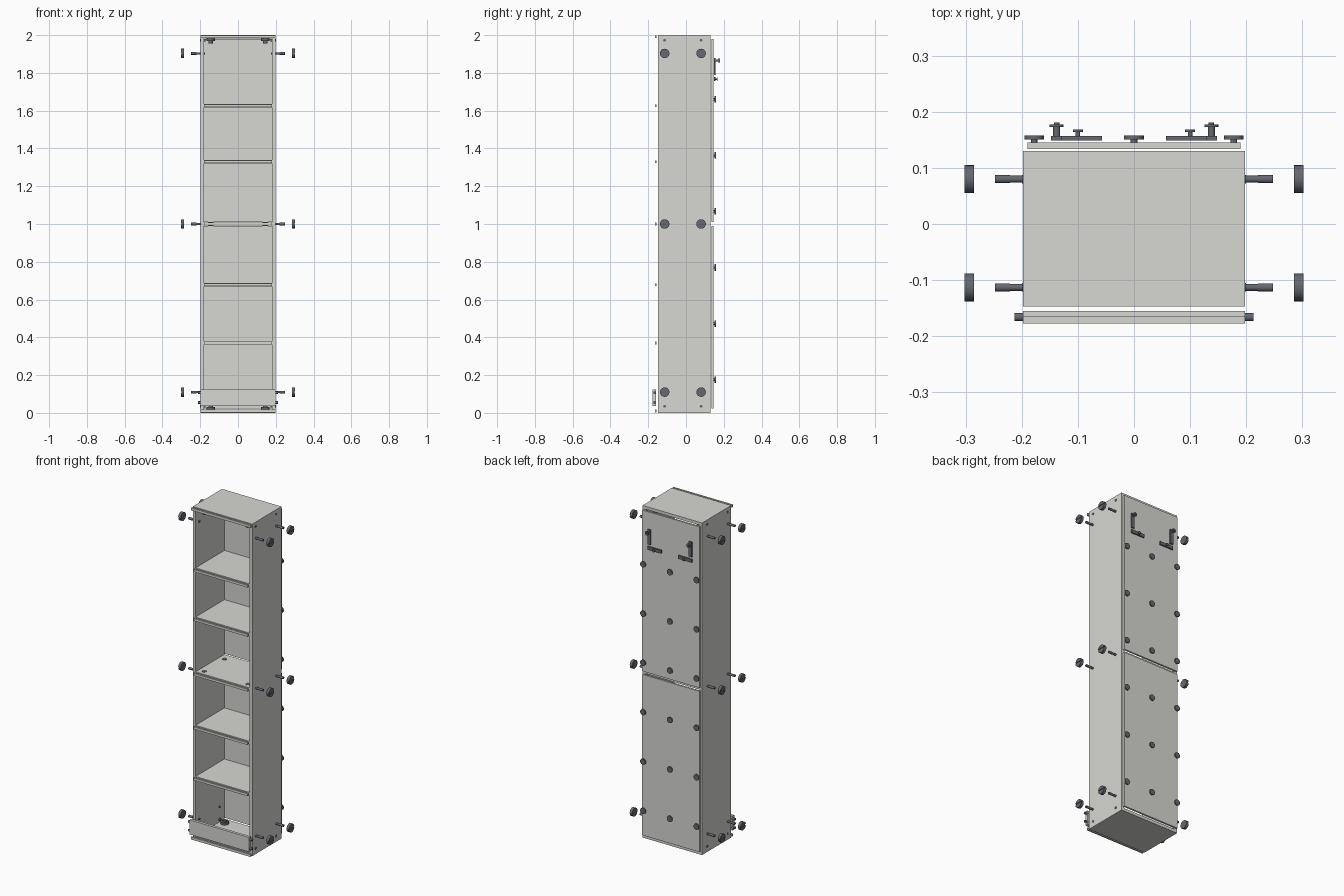
import bpy, bmesh, math
from mathutils import Matrix, Vector

if "Cube" in bpy.data.objects:
    bpy.data.objects.remove(bpy.data.objects["Cube"])


def material(name, c):
    m = bpy.data.materials.new(name)
    m.diffuse_color = (*c, 1)
    m.use_nodes = True
    m.node_tree.nodes["Principled BSDF"].inputs["Base Color"].default_value = m.diffuse_color
    return m


board = material("painted_board", (0.68, 0.68, 0.65))
metal = material("dark_metal", (0.13, 0.14, 0.16))


def finish(name, bm, mat, smooth=False):
    bmesh.ops.recalc_face_normals(bm, faces=bm.faces)
    me = bpy.data.meshes.new(name)
    bm.to_mesh(me)
    bm.free()
    me.materials.append(mat)
    ob = bpy.data.objects.new(name, me)
    bpy.context.collection.objects.link(ob)
    if smooth:
        bpy.context.view_layer.objects.active = ob
        ob.select_set(True)
        bpy.ops.object.shade_smooth_by_angle(angle=math.radians(35))
        ob.select_set(False)
    return ob


def box(name, x, y, z, mat=board):
    bm = bmesh.new()
    size = [b - a for a, b in (x, y, z)]
    mid = [(a + b) / 2 for a, b in (x, y, z)]
    bmesh.ops.create_cube(bm, size=1, matrix=Matrix.Translation(mid) @ Matrix.Diagonal((*size, 1)))
    return finish(name, bm, mat)


def add_rod(bm, start, axis, a, b, r, seg=24):
    # Cylinder along axis, between distances a and b from start
    axis = Vector(axis)
    rot = axis.to_track_quat('Z', 'Y').to_matrix().to_4x4()
    mid = Vector(start) + axis * (a + b) / 2
    bmesh.ops.create_cone(bm, cap_ends=True, segments=seg, radius1=r, radius2=r,
                          depth=b - a, matrix=Matrix.Translation(mid) @ rot)


def turned(name, start, axis, parts):
    bm = bmesh.new()
    for a, b, r in parts:
        add_rod(bm, start, axis, a, b, r)
    return finish(name, bm, metal, True)


def slotted_cap(name, s, y, z, r=0.025):
    # Disc with a horizontal slot: two raised half discs on a backing disc
    bm = bmesh.new()
    add_rod(bm, (0, y, z), (s, 0, 0), 0.285, 0.298, r)
    gap = math.asin(0.0035 / r)
    for side in (1, -1):
        pts = [gap + (math.pi - 2 * gap) * i / 12 for i in range(13)]
        vs = [bm.verts.new((s * 0.298, y + r * math.cos(t), z + side * r * math.sin(t))) for t in pts]
        face = bm.faces.new(vs)
        out = bmesh.ops.extrude_face_region(bm, geom=[face])
        bmesh.ops.translate(bm, vec=(s * 0.004, 0, 0),
                            verts=[g for g in out['geom'] if isinstance(g, bmesh.types.BMVert)])
    return finish(name, bm, metal, True)


# Carcass
T = 0.018
F, B = -0.147, 0.13
for s, n in ((-1, "left"), (1, "right")):
    box(n + "_side", sorted((s * 0.18, s * 0.198)), (F, B), (0, 2))
box("top_panel", (-0.18, 0.18), (F, B), (2 - T, 2))
box("bottom_panel", (-0.18, 0.18), (F, B), (0, T))
box("top_edging", (-0.198, 0.198), (-0.165, -0.155), (1.984, 1.999))
box("bottom_edging", (-0.198, 0.198), (-0.165, -0.155), (0.002, 0.017))

# Shelves with separate front edging
for i, z in enumerate((0.37, 0.678, 1.0, 1.33, 1.626)):
    box(f"shelf_{i}", (-0.18, 0.18), (F, 0.128), (z - 0.009, z + 0.009))
    box(f"shelf_edging_{i}", (-0.18, 0.18), (-0.165, -0.155), (z - 0.007, z + 0.007))

# Plinth board and its end pegs
box("plinth_board", (-0.198, 0.198), (-0.177, -0.160), (0.037, 0.124))
for s in (-1, 1):
    for z in (0.055, 0.107):
        turned("plinth_peg", (0, -0.166, z), (s, 0, 0), ((0.19, 0.213, 0.007),))

# Back panels
box("lower_back", (-0.19, 0.19), (0.134, 0.145), (0.022, 0.99))
box("upper_back", (-0.19, 0.19), (0.134, 0.145), (1.01, 1.98))

# Back panel screws
for z in (0.175, 0.472, 0.77, 1.067, 1.363, 1.66):
    for x in (-0.178, 0, 0.178):
        turned("back_screw", (x, 0, z), (0, 1, 0), ((0.14, 0.152, 0.006), (0.151, 0.158, 0.0175)))

for s in (-1, 1):
    # Wall brackets: upright plate, crosswise plate, and their screws
    box("bracket_upright", sorted((s * 0.128, s * 0.148)), (0.149, 0.157), (1.79, 1.88), metal)
    box("bracket_crossbar", sorted((s * 0.057, s * 0.147)), (0.149, 0.157), (1.757, 1.777), metal)
    turned("bracket_bolt", (s * 0.138, 0, 1.865), (0, 1, 0),
           ((0.156, 0.174, 0.006), (0.173, 0.177, 0.0125), (0.176, 0.181, 0.005)))
    turned("bracket_screw", (s * 0.1, 0, 1.767), (0, 1, 0),
           ((0.156, 0.165, 0.004), (0.164, 0.168, 0.009)))

    for y in (-0.113, 0.08):
        # Side bolts with exploded slotted caps
        for z in (0.11, 1.0, 1.903):
            turned("side_bolt", (0, y, z), (s, 0, 0), ((0.175, 0.222, 0.006), (0.221, 0.248, 0.0072)))
            slotted_cap("side_cap", s, y, z)
        # Corner pins seen on the sides
        for z in (0.035, 1.973):
            turned("corner_pin", (0, y, z), (s, 0, 0), ((0.172, 0.2, 0.0075),))
        # Fasteners inside at top, middle and bottom
        turned("top_fastener", (s * 0.145, y, 1.982), (0, 0, -1), ((0, 0.014, 0.023), (0.013, 0.026, 0.012)))
        turned("bottom_fastener", (s * 0.145, y, T), (0, 0, 1), ((0, 0.014, 0.023), (0.013, 0.022, 0.012)))
        turned("shelf_fastener", (s * 0.145, y, 1.0), (0, 0, 1), ((-0.011, 0.011, 0.014),))
